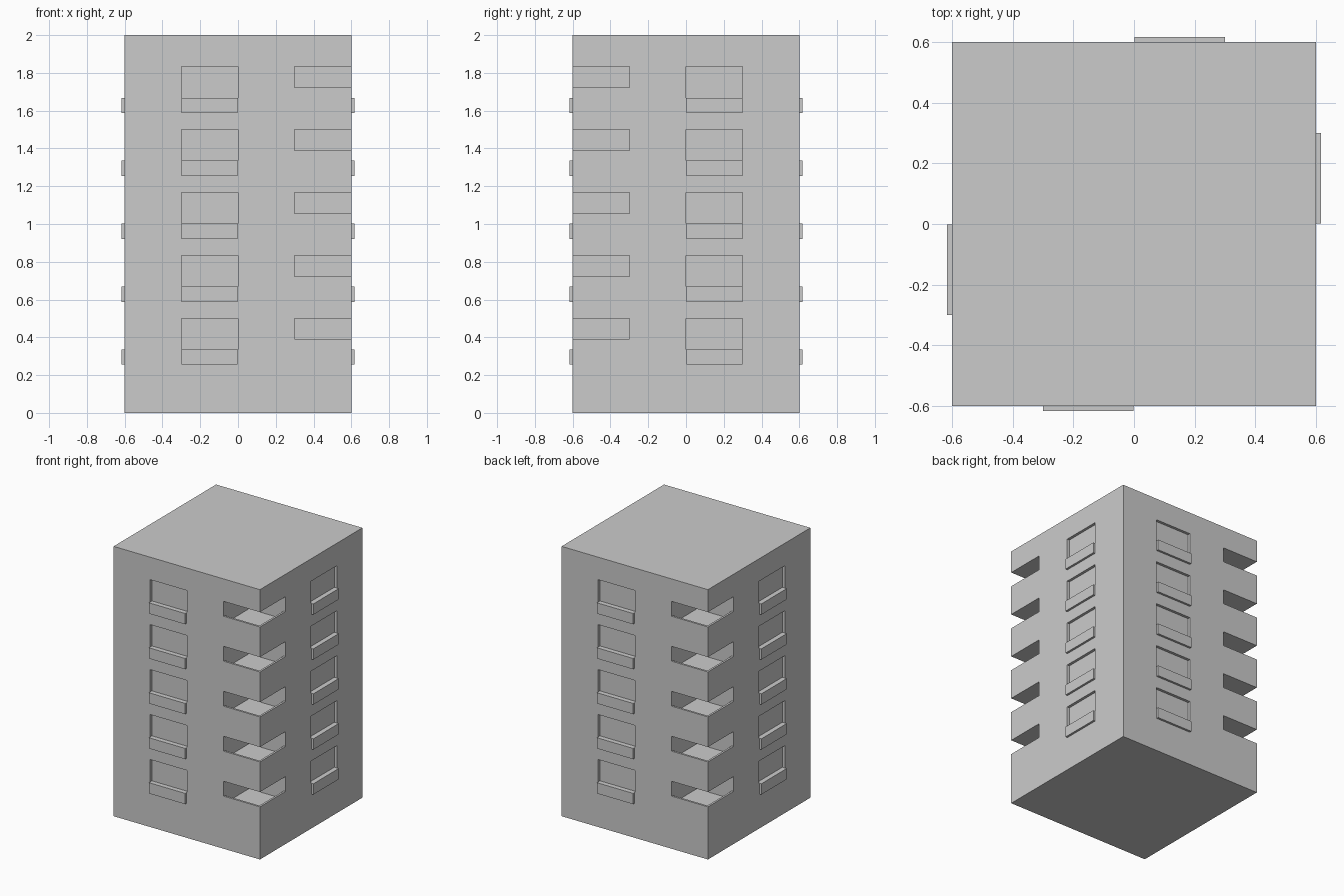
import bpy
import bmesh

if "Cube" in bpy.data.objects:
    bpy.data.objects.remove(bpy.data.objects["Cube"])

STOREYS = 5
STEP = 1 / 3
H = 0.6            # half width of the tower


def box(bm, lo, hi):
    """Add an axis-aligned box between two corners given in any order."""
    a = [min(p, q) for p, q in zip(lo, hi)]
    b = [max(p, q) for p, q in zip(lo, hi)]
    geo = bmesh.ops.create_cube(bm, size=1.0)
    for v in geo["verts"]:
        v.co = [b[i] if v.co[i] > 0 else a[i] for i in range(3)]


def make(name, boxes):
    """One object out of a list of separate boxes."""
    bm = bmesh.new()
    for lo, hi in boxes:
        box(bm, lo, hi)
    bmesh.ops.recalc_face_normals(bm, faces=bm.faces)
    mesh = bpy.data.meshes.new(name)
    bm.to_mesh(mesh)
    bm.free()
    ob = bpy.data.objects.new(name, mesh)
    bpy.context.collection.objects.link(ob)
    return ob


def four_sides(u0, u1, d0, d1, z0, z1):
    """Repeat a facade box on all four sides and every storey."""
    out = []
    for i in range(STOREYS):
        dz = i * STEP
        for s in (1, -1):
            # front / back
            out.append(((s * u0, -s * d0, z0 + dz), (s * u1, -s * d1, z1 + dz)))
            # right / left, mirrored about the balcony diagonal
            out.append(((s * d0, -s * u0, z0 + dz), (s * d1, -s * u1, z1 + dz)))
    return out


def two_corners(inner, outer, z0, z1):
    """Repeat a balcony box on the two opposite corners and every storey."""
    return [((s * inner, -s * inner, z0 + i * STEP),
             (s * outer, -s * outer, z1 + i * STEP))
            for i in range(STOREYS) for s in (1, -1)]


def cut(target, cutter):
    mod = target.modifiers.new(cutter.name, 'BOOLEAN')
    mod.operation = 'DIFFERENCE'
    mod.solver = 'EXACT'
    mod.object = cutter
    cutter.hide_render = True
    cutter.display_type = 'WIRE'


# Tower block
tower = make("tower", [((-H, -H, 0), (H, H, 2))])

# Shallow window recesses
cut(tower, make("window_cutter", four_sides(-0.3, 0.0, 0.58, 0.7, 0.335, 0.5)))

# Corner balconies: open gap above the parapet, then sunken floor behind it
cut(tower, make("balcony_gap_cutter", two_corners(0.3, 0.7, 0.39, 0.5)))
cut(tower, make("balcony_floor_cutter", two_corners(0.3, 0.585, 0.33, 0.45)))

# Sill panels below the windows
make("window_sills", four_sides(-0.3, -0.002, H, 0.616, 0.255, 0.335))
